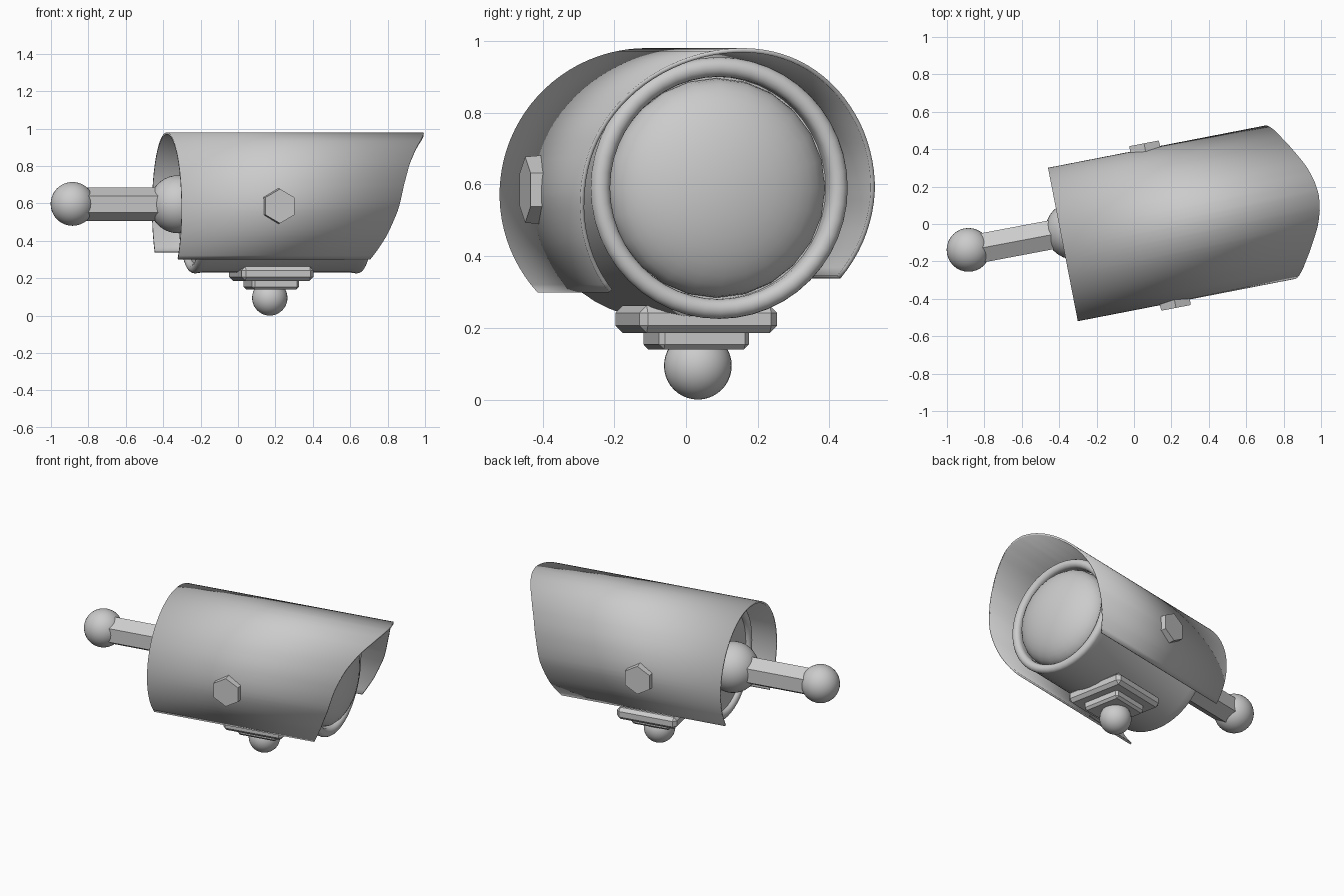
import bpy, bmesh, math
from mathutils import Matrix, Vector

if "Cube" in bpy.data.objects:
    bpy.data.objects.remove(bpy.data.objects["Cube"])

# Everything is laid out along local x, then turned about z
TURN = Matrix.Rotation(math.radians(11), 4, 'Z')
AXIS_Z = 0.59


def finish(bm, name, smooth=True, recalc=True):
    if recalc:
        bmesh.ops.recalc_face_normals(bm, faces=bm.faces)
    bm.transform(TURN)
    mesh = bpy.data.meshes.new(name)
    bm.to_mesh(mesh)
    bm.free()
    obj = bpy.data.objects.new(name, mesh)
    bpy.context.collection.objects.link(obj)
    if smooth:
        bpy.ops.object.select_all(action='DESELECT')
        obj.select_set(True)
        bpy.context.view_layer.objects.active = obj
        bpy.ops.object.shade_smooth_by_angle(angle=math.radians(35))
    return obj


def lathe(name, profile, v, z, n=48):
    """Spin (u, radius) points around the local x axis."""
    bm = bmesh.new()
    vs = [bm.verts.new((u, v, z + r)) for u, r in profile]
    es = [bm.edges.new(p) for p in zip(vs, vs[1:])]
    bmesh.ops.spin(bm, geom=vs + es, cent=(0, v, z), axis=(1, 0, 0),
                   angle=math.tau, steps=n, use_duplicate=False)
    bmesh.ops.remove_doubles(bm, verts=bm.verts, dist=1e-5)
    return finish(bm, name)


def ball(name, loc, r):
    bm = bmesh.new()
    bmesh.ops.create_uvsphere(bm, u_segments=32, v_segments=20, radius=r,
                              matrix=Matrix.Translation(loc))
    return finish(bm, name)


def plate(name, loc, size, bevel):
    bm = bmesh.new()
    bmesh.ops.create_cube(bm, size=1, matrix=Matrix.Translation(loc) @ Matrix.Diagonal((*size, 1)))
    bmesh.ops.bevel(bm, geom=bm.edges[:], offset=bevel, segments=1, affect='EDGES')
    return finish(bm, name, smooth=False)


def hex_prism(name, start, end, r1, r2):
    """Six-sided bar with a corner pointing up."""
    a, b = Vector(start), Vector(end)
    d = (b - a).normalized()
    up = Vector((0, 0, 1))
    side = d.cross(up)
    bm = bmesh.new()
    rings = []
    for c, r in ((a, r1), (b, r2)):
        rings.append([bm.verts.new(c + r * (math.cos(t) * up + math.sin(t) * side))
                      for t in (i * math.pi / 3 for i in range(6))])
    for i in range(6):
        j = (i + 1) % 6
        bm.faces.new((rings[0][i], rings[0][j], rings[1][j], rings[1][i]))
    for ring in rings:
        bm.faces.new(ring)
    return finish(bm, name, smooth=False)


# Sunshade: open sleeve with a swept front edge
FRONT = [(0, 1.0), (10, 0.992), (22, 0.966), (38, 0.912), (54, 0.862),
         (72, 0.82), (90, 0.787), (110, 0.73), (135, 0.642)]


def front_u(deg):
    deg = abs(deg)
    for (a, ua), (b, ub) in zip(FRONT, FRONT[1:]):
        if deg <= b:
            return ua + (ub - ua) * (deg - a) / (b - a)


bm = bmesh.new()
rows, steps = [], 64
for i in range(steps + 1):
    deg = -132 + (125 + 132) * i / steps
    t = math.radians(deg)
    y, z = -0.035 + 0.418 * math.sin(t), 0.572 + 0.408 * math.cos(t)
    rows.append([bm.verts.new((u, y, z)) for u in (-0.394, front_u(deg))])
for p, q in zip(rows, rows[1:]):
    bm.faces.new((p[0], p[1], q[1], q[0]))
shade = finish(bm, "sunshade", recalc=False)
mod = shade.modifiers.new("thickness", 'SOLIDIFY')
mod.thickness = 0.012
mod.offset = -1

# Camera body: drum with a rounded lip at each end
LIP, LIP_R = 0.0275, 0.3375


def lip(u, sign):
    return [(u + sign * LIP * math.sin(k * math.pi / 8), LIP_R + LIP * math.cos(k * math.pi / 8))
            for k in range(9)]


profile = ([(-0.235, 0)] + lip(-0.24, -1)[::-1] + [(-0.205, 0.36), (0.605, 0.36)]
           + lip(0.64, 1) + [(0.60, 0.31), (0.60, 0)])
lathe("camera_body", profile, -0.03, AXIS_Z)

# Lens dome
dome = [(0.61 + 0.15 * math.sin(k * math.pi / 20), 0.306 * math.cos(k * math.pi / 20))
        for k in range(11)]
lathe("lens_dome", [(0.595, 0.306)] + dome, -0.03, AXIS_Z, 24)

# Rear arm with ball joints
ball("rear_socket_ball", (-0.32, 0.027, 0.595), 0.155)
hex_prism("rear_arm", (-0.86, 0.03, 0.595), (-0.3, 0.027, 0.595), 0.09, 0.09)
ball("rear_end_ball", (-0.895, 0.033, 0.597), 0.117)

# Side bolts
for name, s in (("bolt_near", -1), ("bolt_far", 1)):
    y = -0.035 + s * 0.40
    hex_prism(name, (0.135, y, 0.585), (0.135, y + s * 0.048, 0.585), 0.096, 0.092)

# Bottom mount
plate("mount_plate_upper", (0.18, -0.006, 0.224), (0.39, 0.39, 0.076), 0.02)
plate("mount_plate_lower", (0.18, -0.006, 0.172), (0.256, 0.256, 0.064), 0.014)
ball("mount_ball", (0.173, 0.0, 0.0945), 0.0945)
